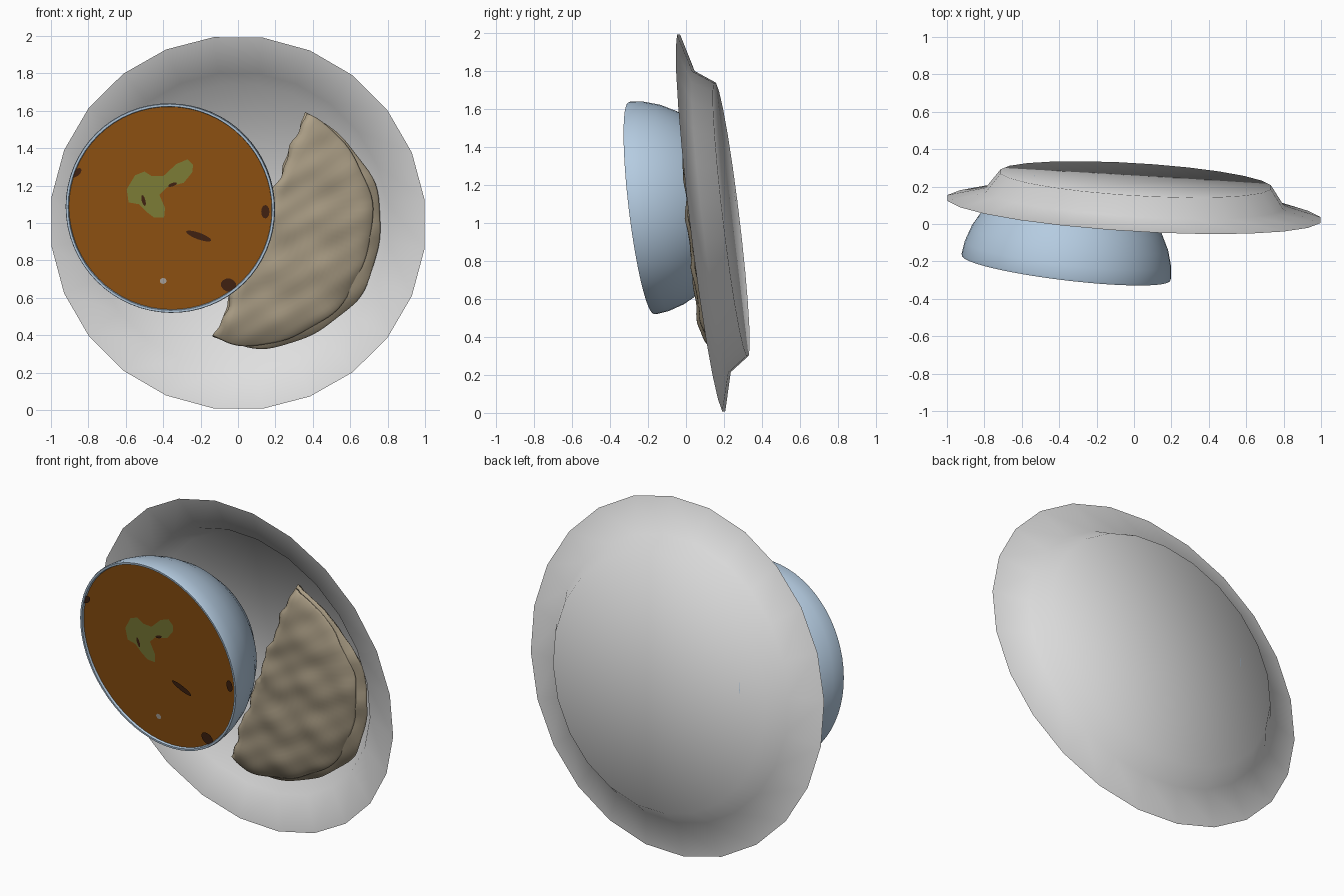
import bpy, bmesh, math
from mathutils import Vector, Matrix

if "Cube" in bpy.data.objects:
    bpy.data.objects.remove(bpy.data.objects["Cube"])


def material(name, rgb):
    m = bpy.data.materials.new(name)
    m.diffuse_color = (*rgb, 1)
    m.use_nodes = True
    m.node_tree.nodes["Principled BSDF"].inputs["Base Color"].default_value = m.diffuse_color
    return m


WHITE = material("white_china", (0.74, 0.74, 0.74))
BLUE = material("pale_blue", (0.46, 0.60, 0.75))
BROWN = material("soup_brown", (0.29, 0.088, 0.006))
GREEN = material("herb_green", (0.22, 0.22, 0.04))
DARK = material("dark_brown", (0.055, 0.017, 0.006))
BREAD = material("bread_tan", (0.43, 0.36, 0.25))
GREY = material("pale_grey", (0.42, 0.38, 0.34))


def finish(name, bm, mat, smooth=None):
    me = bpy.data.meshes.new(name)
    bm.to_mesh(me)
    bm.free()
    me.materials.append(mat)
    ob = bpy.data.objects.new(name, me)
    bpy.context.collection.objects.link(ob)
    if smooth:
        bpy.ops.object.select_all(action='DESELECT')
        bpy.context.view_layer.objects.active = ob
        ob.select_set(True)
        if smooth >= 180:
            bpy.ops.object.shade_smooth()
        else:
            bpy.ops.object.shade_smooth_by_angle(angle=math.radians(smooth))
    return ob


def tilted(centre, a, b):
    """Frame whose local z faces the front, on the plane y = y0 - a*x - b*z."""
    n = Vector((-a, -1, -b)).normalized()
    x = (Vector((1, 0, 0)) - n * n.x).normalized()
    return Matrix.Translation(centre) @ Matrix((x, n.cross(x), n)).transposed().to_4x4()


def revolve(name, profile, segs, frame, mat, smooth, turn=0.0):
    """Turn (radius, depth) points around the local z axis."""
    bm = bmesh.new()
    rings = []
    for r, d in profile:
        if r == 0:
            rings.append([bm.verts.new(frame @ Vector((0, 0, -d)))] * segs)
            continue
        angs = [turn + 2 * math.pi * k / segs for k in range(segs)]
        rings.append([bm.verts.new(frame @ Vector((r * math.cos(t), r * math.sin(t), -d)))
                      for t in angs])
    for p, q in zip(rings, rings[1:]):
        for k in range(segs):
            j = (k + 1) % segs
            corners = list(dict.fromkeys((p[k], p[j], q[j], q[k])))
            bm.faces.new(corners)
    bmesh.ops.recalc_face_normals(bm, faces=bm.faces)
    return finish(name, bm, mat, smooth)


# Plate: wide rim, steep wall and flat well
plate_frame = tilted((0, 0.08, 1.0), 0.06, 0.12)
revolve("plate", [(1.008, 0), (0.805, 0.055), (0.73, 0.16), (0, 0.16)],
        24, plate_frame, WHITE, 180, math.radians(7.5))

# Bowl: rounded shell with a small flat base
BC = Vector((-0.363, -0.235, 1.078))
bowl_frame = tilted(BC, 0.12, 0.12)
revolve("bowl", [(0, 0.472), (0.23, 0.472), (0.34, 0.405), (0.425, 0.325), (0.488, 0.24),
                 (0.53, 0.16), (0.555, 0.08), (0.564, 0.012), (0.561, 0.0), (0.549, 0.0),
                 (0.545, 0.015), (0.535, 0.06)], 64, bowl_frame, BLUE, 40)

# Soup surface
SOUP = 0.012
revolve("soup", [(0.546, SOUP), (0, SOUP)], 64, bowl_frame, BROWN, None)


def patch(name, outline, mat, lift=0.004):
    """Thin flat piece on the soup, drawn in front-view x, z."""
    bm = bmesh.new()
    vs = [bm.verts.new((x, BC.y + SOUP - lift - 0.12 * (x - BC.x) - 0.12 * (z - BC.z), z))
          for x, z in outline]
    f = bm.faces.new(vs)
    f.normal_update()
    if f.normal.y > 0:
        f.normal_flip()
    return finish(name, bm, mat)


def blob(x, z, rx, rz, deg=0):
    c, s = math.cos(math.radians(deg)), math.sin(math.radians(deg))
    pts = []
    for k in range(12):
        t = k * math.pi / 6
        u, v = rx * math.cos(t), rz * math.sin(t)
        pts.append((x + u * c - v * s, z + u * s + v * c))
    return pts


# Herb leaf, spices and a pale fleck
patch("herb_leaf", [(-.24, 1.31), (-.27, 1.34), (-.33, 1.315), (-.40, 1.25), (-.46, 1.25),
                    (-.50, 1.275), (-.55, 1.255), (-.595, 1.18), (-.585, 1.11), (-.53, 1.10),
                    (-.49, 1.06), (-.45, 1.03), (-.395, 1.03), (-.39, 1.08), (-.42, 1.15),
                    (-.38, 1.19), (-.29, 1.215), (-.245, 1.27)], GREEN)
spices = [(-.21, .93, .072, .018, -20), (-.05, .668, .042, .035, -15), (.146, 1.06, .022, .036, 0),
          (-.865, 1.268, .034, .018, 40), (-.505, 1.12, .01, .03, 15), (-.35, 1.205, .025, .009, 20)]
for i, s in enumerate(spices):
    patch(f"spice_{i + 1}", blob(*s), DARK, 0.007)
patch("pale_fleck", blob(-.40, .69, .018, .016), GREY)


def bread_layer(name, ru, rv, drop, thick, seed):
    """Half-disc of wavy flatbread lying on the plate plane."""
    bm = bmesh.new()
    U, V = Vector((0.375, 0.927)), Vector((0.927, -0.375))
    M = Vector((0.115, 0.985))
    rows = []
    nr, na = 24, 56
    for i in range(nr + 1):
        row = []
        r = 1 - (1 - i / nr) ** 1.4
        for j in range(na + 1):
            t = math.pi * j / na
            wob = 1 + 0.010 * math.sin(7 * t + seed) + 0.006 * math.sin(13 * t + 2 * seed)
            u, v = ru * r * wob * math.cos(t), rv * r * wob * math.sin(t)
            edge = max(0, 1 - v / 0.05)
            v += edge * 0.009 * (math.sin(23 * u + seed) + 0.6 * math.sin(51 * u))
            h = 0.07 - 0.07 * v / 0.65 - 0.05 * u - 0.03 * r ** 4 - 0.025 * r ** 16 - drop
            h += 0.008 * math.sin(17 * u + 6 * v + seed) * math.sin(15 * v - 5 * u + 1)
            h += 0.004 * math.sin(31 * u - 14 * v) * math.sin(27 * v + seed)
            h -= 0.02 * edge ** 2
            p = M + U * u + V * v
            row.append(bm.verts.new((p.x, 0.08 - 0.06 * p.x - 0.12 * (p.y - 1) - h, p.y)))
        rows.append(row)
    for p, q in zip(rows, rows[1:]):
        for j in range(na):
            bm.faces.new((p[j], p[j + 1], q[j + 1], q[j]))
    bmesh.ops.remove_doubles(bm, verts=bm.verts, dist=0.0005)
    bm.normal_update()
    if sum(f.normal.y * f.calc_area() for f in bm.faces) > 0:
        bmesh.ops.reverse_faces(bm, faces=bm.faces)
    ob = finish(name, bm, BREAD, 50)
    mod = ob.modifiers.new("thickness", 'SOLIDIFY')
    mod.thickness = thick
    mod.offset = -1
    return ob


# Folded flatbread: two stacked half-discs
bread_layer("flatbread_top", 0.645, 0.595, 0.0, 0.04, 0.5)
bread_layer("flatbread_bottom", 0.65, 0.65, 0.03, 0.04, 1.7)
